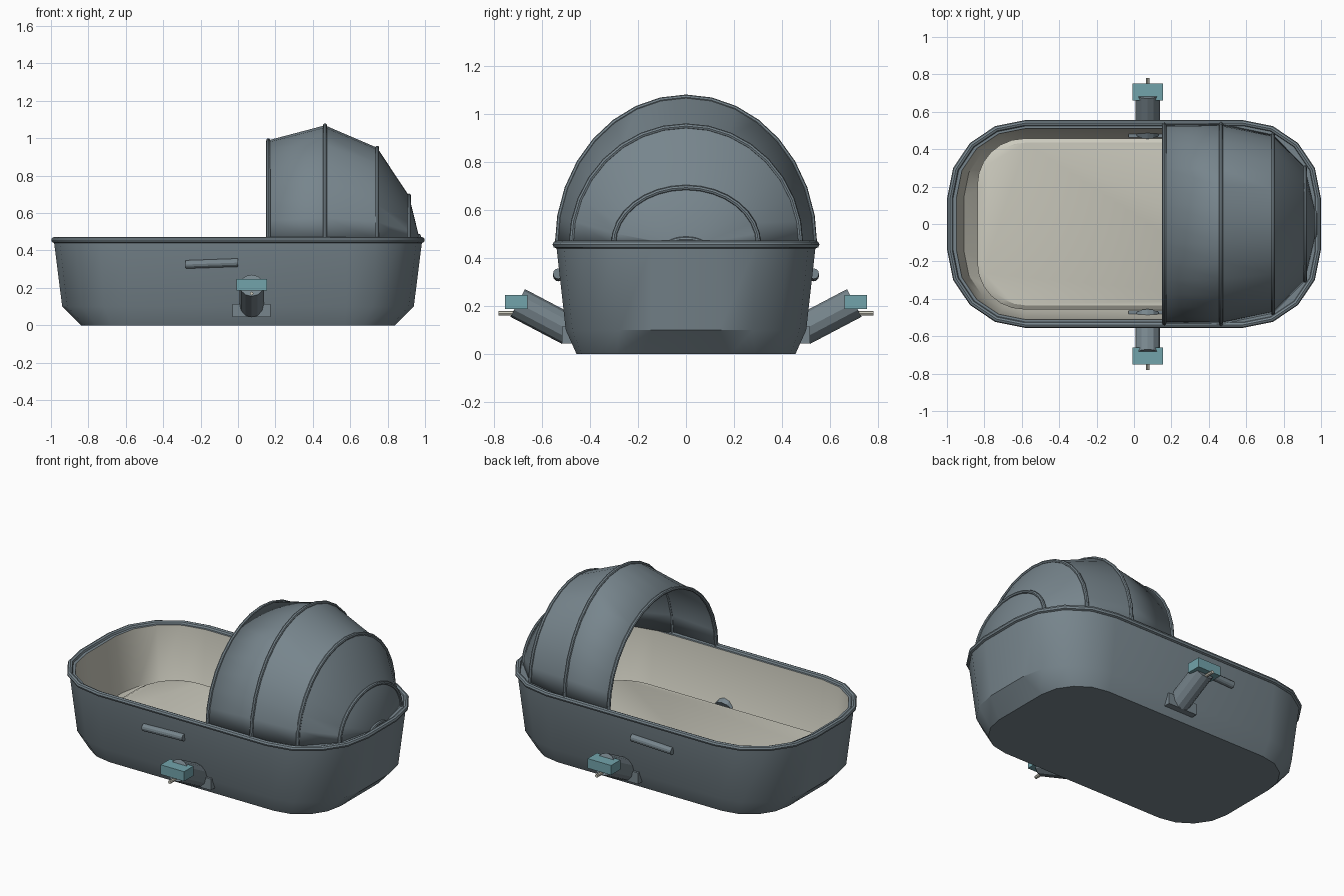
import bpy, bmesh
from math import sin, cos, pi, tau, radians
from mathutils import Vector

cube = bpy.data.objects.get("Cube")
if cube:
    bpy.data.objects.remove(cube, do_unlink=True)


def material(name, rgb):
    m = bpy.data.materials.new(name)
    m.use_nodes = True
    m.diffuse_color = (*rgb, 1)
    m.node_tree.nodes["Principled BSDF"].inputs["Base Color"].default_value = (*rgb, 1)
    return m


SLATE = material("slate fabric", (0.185, 0.235, 0.265))
CREAM = material("cream lining", (0.60, 0.59, 0.51))
TEAL = material("teal plastic", (0.17, 0.37, 0.41))


def loft(name, rings, mat, ring_closed=True, wrap=False, cap_start=False, cap_end=False):
    """Skin a row of rings that share one point count."""
    bm = bmesh.new()
    rows = [[bm.verts.new(p) for p in ring] for ring in rings]
    pairs = list(zip(rows, rows[1:]))
    if wrap:
        pairs.append((rows[-1], rows[0]))
    n = len(rows[0])
    for a, b in pairs:
        for i in range(n if ring_closed else n - 1):
            j = (i + 1) % n
            bm.faces.new((a[i], a[j], b[j], b[i]))
    if cap_start:
        bm.faces.new(rows[0][::-1])
    if cap_end:
        bm.faces.new(rows[-1])
    mesh = bpy.data.meshes.new(name)
    bm.to_mesh(mesh)
    bm.free()
    mesh.shade_smooth()
    mesh.set_sharp_from_angle(angle=radians(30))
    mesh.materials.append(mat)
    ob = bpy.data.objects.new(name, mesh)
    bpy.context.collection.objects.link(ob)
    return ob


def rounded_rect(hx, hy, r, z, steps=4):
    pts = []
    for q, (sx, sy) in enumerate([(1, 1), (-1, 1), (-1, -1), (1, -1)]):
        for k in range(steps + 1):
            a = (q + k / steps) * pi / 2
            pts.append((sx * (hx - r) + r * cos(a), sy * (hy - r) + r * sin(a), z))
    return pts


def arch(x, w, h, steps=16):
    return [(x, w * cos(pi * k / steps), RIM_Z + h * sin(pi * k / steps))
            for k in range(steps + 1)]


def rod(name, a, b, radius, mat, sides=12):
    a, b = Vector(a), Vector(b)
    bpy.ops.mesh.primitive_cylinder_add(vertices=sides, radius=radius,
                                        depth=(b - a).length, location=(a + b) / 2)
    ob = bpy.context.object
    ob.name = name
    ob.rotation_euler = (b - a).to_track_quat('Z', 'Y').to_euler()
    ob.data.materials.append(mat)


def box(name, lo, hi, mat):
    lo, hi = Vector(lo), Vector(hi)
    bpy.ops.mesh.primitive_cube_add(size=1, location=(lo + hi) / 2)
    ob = bpy.context.object
    ob.name = name
    ob.scale = [abs(d) for d in hi - lo]
    ob.data.materials.append(mat)


RIM_Z = 0.456

# Basket: tapered outer shell, lining, mattress and round rim
inner_top = (0.948, 0.51, 0.365, RIM_Z)
loft("basket_shell", [rounded_rect(*p) for p in (
    (0.84, 0.455, 0.27, 0), (0.94, 0.50, 0.36, 0.10),
    (0.985, 0.54, 0.40, RIM_Z), inner_top)], SLATE, cap_start=True)
loft("basket_lining", [rounded_rect(*p) for p in (
    inner_top, (0.908, 0.48, 0.33, 0.11), (0.82, 0.44, 0.25, 0.03))],
    CREAM, cap_end=True)
loft("mattress", [rounded_rect(*p, steps=6) for p in (
    (0.835, 0.455, 0.25, 0.055), (0.838, 0.457, 0.25, 0.135),
    (0.81, 0.435, 0.23, 0.15))], CREAM, cap_start=True, cap_end=True)

rim = []
for k in range(8):
    c, s = 0.016 * cos(tau * k / 8), 0.016 * sin(tau * k / 8)
    rim.append(rounded_rect(0.983 + c, 0.539 + c, 0.40 + c, RIM_Z + s))
loft("basket_rim", rim, SLATE, wrap=True)

# Hood: fabric stretched over arched ribs (x, half width, height)
ribs = [(0.162, 0.533, 0.533), (0.465, 0.535, 0.613), (0.744, 0.477, 0.493),
        (0.914, 0.302, 0.237), (0.967, 0.07, 0.022)]
hood = loft("hood_fabric", [arch(*r) for r in ribs], SLATE,
            ring_closed=False, cap_end=True)
thick = hood.modifiers.new("thickness", 'SOLIDIFY')
thick.thickness = 0.006

for i, (x, w, h) in enumerate(ribs):
    tube = []
    for k in range(8):
        c, s = 0.011 * cos(tau * k / 8), 0.011 * sin(tau * k / 8)
        tube.append(arch(x - c, w + s, h + s))
    loft(f"hood_rib_{i + 1}", tube, SLATE, ring_closed=False, wrap=True)

# Hood skirt: closes the gap between the hood foot and the rounded end of the rim
edge = rounded_rect(0.983, 0.539, 0.40, RIM_Z + 0.004)
foot = [(*ribs[i][:2], RIM_Z + 0.004) for i in (4, 3, 3, 2, 1)]
loft("hood_skirt", [edge[15:] + edge[:5],
                    [(x, -y, z) for x, y, z in reversed(foot)] + foot],
     SLATE, ring_closed=False)

# Side fittings, the same on both long sides
for side, label in ((-1, "front"), (1, "back")):
    rod(f"{label}_grip", (-0.28, side * 0.531, 0.325), (0, side * 0.531, 0.335),
        0.022, SLATE)
    rod(f"{label}_arm", (0.073, side * 0.485, 0.10), (0.073, side * 0.70, 0.213),
        0.065, SLATE)
    box(f"{label}_bracket", (-0.03, side * 0.462, 0.045), (0.173, side * 0.515, 0.115), SLATE)
    box(f"{label}_clamp", (-0.009, side * 0.66, 0.187), (0.154, side * 0.752, 0.247), TEAL)
    rod(f"{label}_pin", (0.073, side * 0.66, 0.17), (0.073, side * 0.78, 0.17),
        0.01, CREAM, sides=8)
